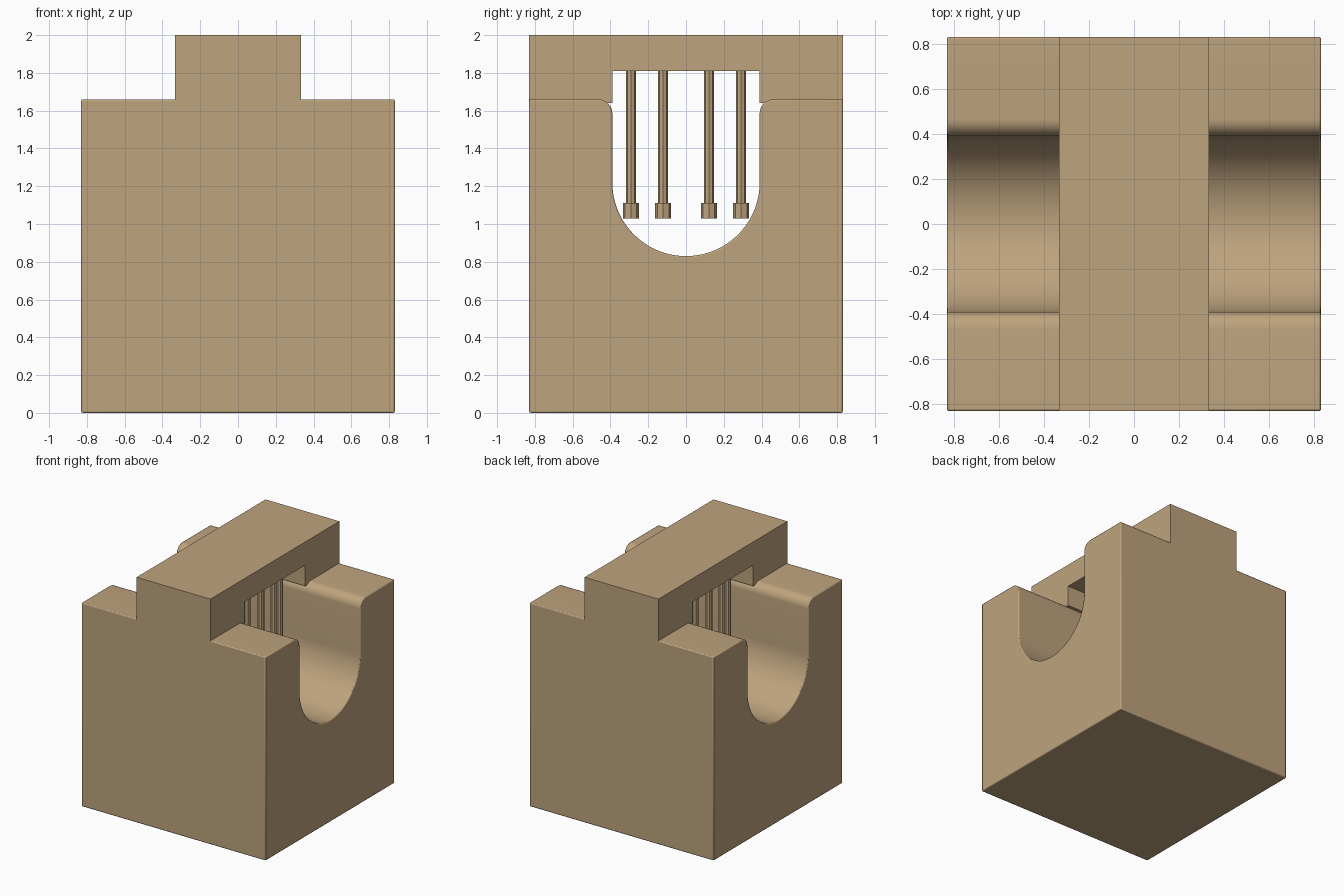
import bpy, bmesh, math

cube = bpy.data.objects.get("Cube")
if cube:
    bpy.data.objects.remove(cube, do_unlink=True)

tan = bpy.data.materials.new("warm_tan")
tan.use_nodes = True
TAN = (0.52, 0.37, 0.21, 1)
tan.diffuse_color = TAN
tan.node_tree.nodes["Principled BSDF"].inputs["Base Color"].default_value = TAN


def finish(name, bm):
    bmesh.ops.recalc_face_normals(bm, faces=bm.faces)
    mesh = bpy.data.meshes.new(name)
    bm.to_mesh(mesh)
    bm.free()
    mesh.materials.append(tan)
    obj = bpy.data.objects.new(name, mesh)
    bpy.context.collection.objects.link(obj)
    return obj


def extrude_x(name, profile, half):
    """Extrude a (y, z) outline from -half to +half along x."""
    bm = bmesh.new()
    face = bm.faces.new([bm.verts.new((-half, y, z)) for y, z in profile])
    geom = bmesh.ops.extrude_face_region(bm, geom=[face])["geom"]
    verts = [g for g in geom if isinstance(g, bmesh.types.BMVert)]
    bmesh.ops.translate(bm, verts=verts, vec=(2 * half, 0, 0))
    return finish(name, bm)


def arc(cy, cz, r, start, end, steps):
    angles = [math.radians(start + (end - start) * i / steps) for i in range(steps + 1)]
    return [(cy + r * math.cos(a), cz + r * math.sin(a)) for a in angles]


def mirrored(half):
    """Complete an outline from its +y half."""
    return half + [(-y, z) for y, z in reversed(half) if y > 1e-5]


HALF, TOP, GAP, FILLET = 0.83, 1.66, 0.39, 0.075

# Block with a round-bottomed channel and rounded channel lips
block_half = [(HALF, 0), (HALF, TOP)]
block_half += arc(GAP + FILLET, TOP - FILLET, FILLET, 90, 180, 8)
block_half += arc(0, 1.22, GAP, 0, -90, 24)
block = extrude_x("channel_block", mirrored(block_half), HALF)
bevel = block.modifiers.new("soft_edges", "BEVEL")
bevel.width = 0.008
bevel.segments = 2
bevel.limit_method = "ANGLE"
bevel.angle_limit = math.radians(60)
bpy.context.view_layer.objects.active = block
block.select_set(True)
bpy.ops.object.shade_smooth_by_angle(angle=math.radians(35))

# Bridge across the channel
bridge_half = [(HALF, 1.64), (HALF, 2), (0, 2)]
inner_half = [(0, 1.81), (GAP, 1.81), (GAP, 1.64)]
outline = bridge_half + [(-y, z) for y, z in reversed(bridge_half[:2])]
outline += [(-y, z) for y, z in reversed(inner_half)] + inner_half[1:]
extrude_x("bridge", outline, 0.333)


# Ring of hanging pins with wider feet
def cylinder(bm, x, y, r, low, high):
    verts = bmesh.ops.create_cone(bm, cap_ends=True, segments=8, radius1=r,
                                  radius2=r, depth=high - low)["verts"]
    bmesh.ops.translate(bm, verts=verts, vec=(x, y, (low + high) / 2))


for i in range(8):
    a = math.radians(22.5 + 45 * i)
    x, y = 0.316 * math.cos(a), 0.316 * math.sin(a)
    bm = bmesh.new()
    cylinder(bm, x, y, 0.026, 1.1, 1.82)
    cylinder(bm, x, y, 0.042, 1.03, 1.11)
    finish(f"hanging_pin_{i + 1}", bm)
